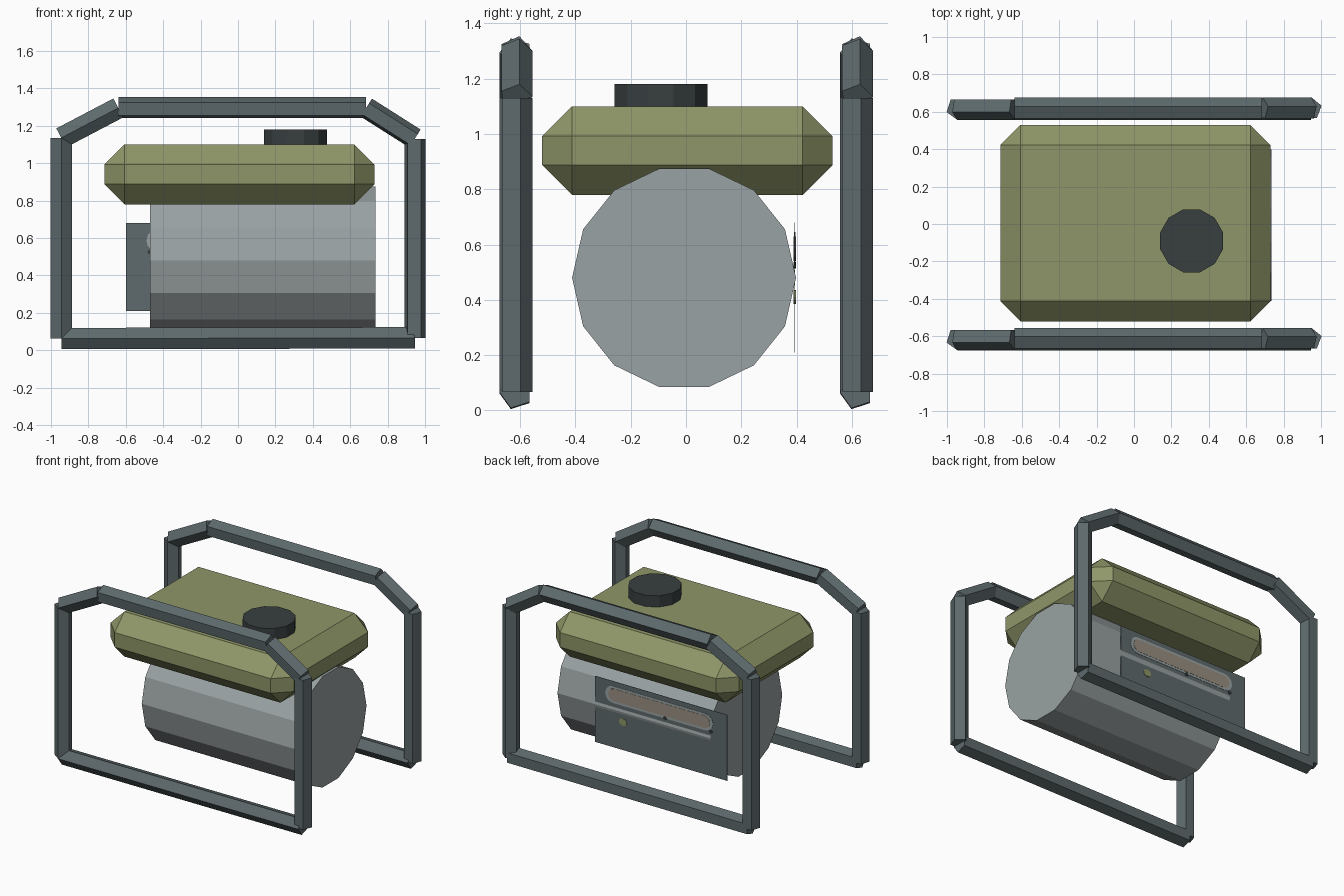
import bpy, bmesh, math
from mathutils import Vector, Matrix

old = bpy.data.objects.get("Cube")
if old:
    bpy.data.objects.remove(old)


def material(name, rgb):
    """Flat colour given as 0-255 screen values, stored as linear."""
    lin = [((c / 255 + 0.055) / 1.055) ** 2.4 for c in rgb]
    m = bpy.data.materials.new(name)
    m.use_nodes = True
    m.diffuse_color = (*lin, 1)
    bsdf = m.node_tree.nodes["Principled BSDF"]
    bsdf.inputs["Base Color"].default_value = (*lin, 1)
    return m


STEEL = material("dark steel", (94, 106, 109))
OLIVE = material("olive paint", (143, 150, 104))
GREY = material("light grey metal", (154, 162, 163))
BLACK = material("black plastic", (56, 63, 64))
TAN = material("tan metal", (152, 143, 130))


def finish(name, bm, mat):
    bmesh.ops.recalc_face_normals(bm, faces=bm.faces)
    me = bpy.data.meshes.new(name)
    bm.to_mesh(me)
    bm.free()
    me.materials.append(mat)
    ob = bpy.data.objects.new(name, me)
    bpy.context.collection.objects.link(ob)
    return ob


def extrude_ring(bm, points, offset):
    """Closed prism from a flat outline swept along an offset."""
    face = bm.faces.new([bm.verts.new(p) for p in points])
    moved = bmesh.ops.extrude_face_region(bm, geom=[face], use_keep_orig=True)["geom"]
    bmesh.ops.translate(bm, vec=offset, verts=[v for v in moved if isinstance(v, bmesh.types.BMVert)])


def ring(centre, u, v, radius, sides, phase=0.0):
    angles = [math.radians(phase) + math.tau * i / sides for i in range(sides)]
    return [centre + radius * (math.cos(a) * u + math.sin(a) * v) for a in angles]


X, Y, Z = Vector((1, 0, 0)), Vector((0, 1, 0)), Vector((0, 0, 1))


def box(name, lo, hi, mat, bevel=0.0):
    lo, hi = Vector(lo), Vector(hi)
    bm = bmesh.new()
    bmesh.ops.create_cube(bm, size=1, matrix=Matrix.Translation((lo + hi) / 2) @ Matrix.Diagonal((*(hi - lo), 1)))
    if bevel:
        bmesh.ops.bevel(bm, geom=bm.edges[:], offset=bevel, segments=1, affect='EDGES')
    return finish(name, bm, mat)


def prism(name, points, offset, mat):
    bm = bmesh.new()
    extrude_ring(bm, points, offset)
    return finish(name, bm, mat)


# Tubular side frames: straight five-sided bars with open mitres
corners = [(-0.945, 0.062), (-0.945, 1.135), (-0.64, 1.295),
           (0.685, 1.295), (0.945, 1.13), (0.945, 0.066)]
phases = [-90, -90, 12, 12, 15, -90]


def side_frame(name, y):
    bm = bmesh.new()
    for i, phase in enumerate(phases):
        a, b = [Vector((x, y, z)) for x, z in (corners[i], corners[(i + 1) % len(corners)])]
        d = (b - a).normalized()
        outward = Y.cross(d) * -1
        extrude_ring(bm, ring(a, outward, Y, 0.06, 5, phase), b - a)
    return finish(name, bm, STEEL)


side_frame("front_frame", -0.615)
side_frame("back_frame", 0.617)

# Chamfered fuel tank with its cap
box("fuel_tank", (-0.715, -0.52, 0.78), (0.73, 0.53, 1.1), OLIVE, 0.108)
prism("tank_cap", ring(Vector((0.308, -0.09, 1.09)), X, Y, 0.174, 12, 15), Z * 0.09, BLACK)

# Engine drum lying along x
prism("engine_drum", ring(Vector((-0.47, -0.007, 0.48)), Y, Z, 0.405, 14), X * 1.204, GREY)

# Thin control panel on the back
PANEL_Y = 0.393
box("control_panel", (-0.6, PANEL_Y - 0.001, 0.21), (0.44, PANEL_Y + 0.001, 0.68), STEEL)


def capsule(name, x0, x1, z, r, thick, mat):
    """Round-ended plate through the panel."""
    points = []
    for cx, start in ((x1 - r, -90), (x0 + r, 90)):
        for i in range(7):
            a = math.radians(start + 30 * i)
            points.append(Vector((cx + r * math.cos(a), PANEL_Y - thick / 2, z + r * math.sin(a))))
    return prism(name, points, Y * thick, mat)


capsule("slot_rim", -0.49, 0.36, 0.585, 0.06, 0.006, GREY)
capsule("slot_plate", -0.465, 0.335, 0.585, 0.044, 0.009, TAN)

# Small switch and screws
capsule("switch", 0.19, 0.25, 0.41, 0.025, 0.008, OLIVE)
for i, x in enumerate((-0.11, -0.47)):
    capsule("screw_%d" % (i + 1), x - 0.014, x + 0.014, 0.525, 0.012, 0.01, BLACK)
